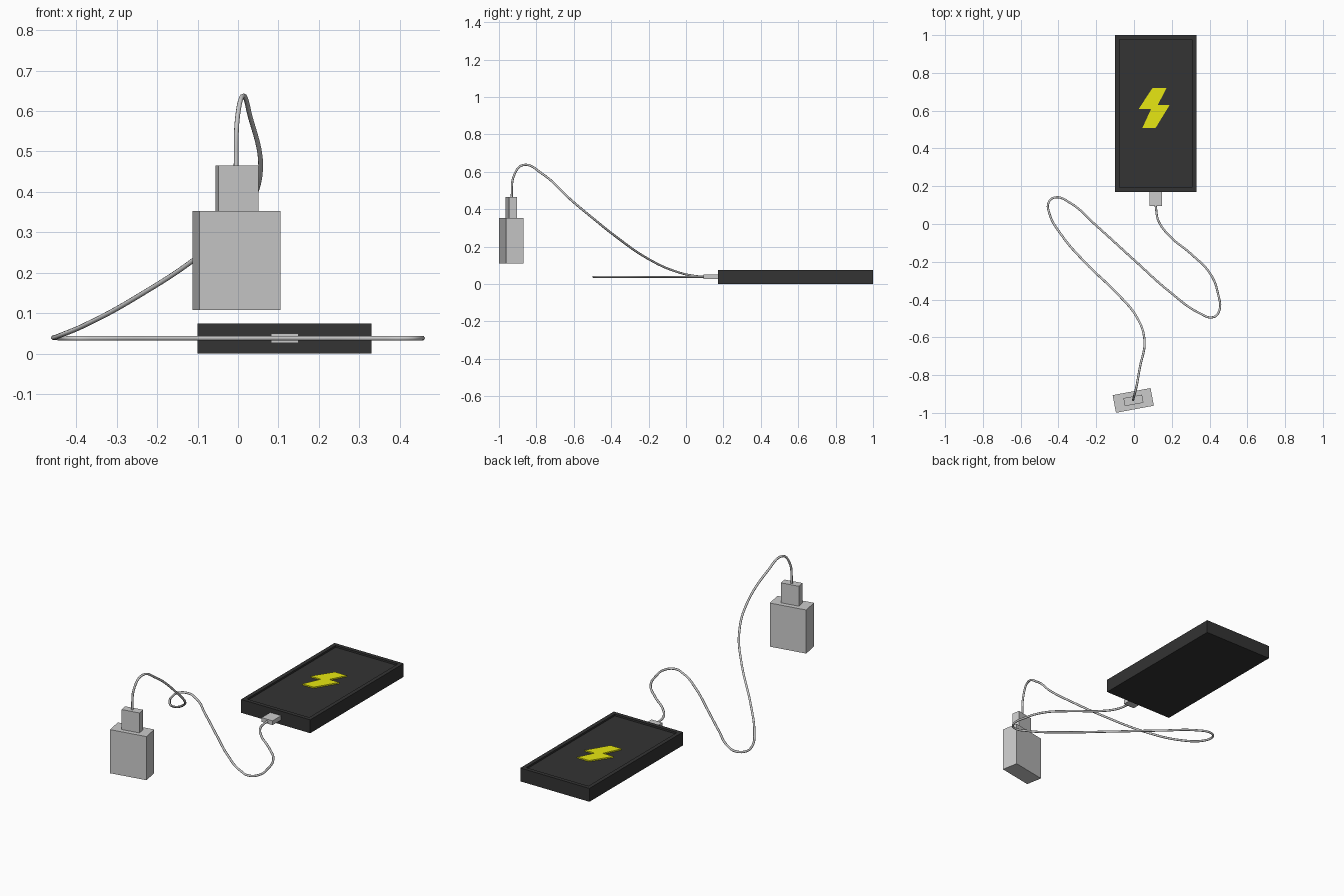
import bpy
import bmesh
from math import radians
from mathutils import Vector

cube = bpy.data.objects.get("Cube")
if cube:
    bpy.data.objects.remove(cube, do_unlink=True)


def material(name, rgb):
    mat = bpy.data.materials.new(name)
    mat.use_nodes = True
    mat.diffuse_color = (*rgb, 1)
    mat.node_tree.nodes["Principled BSDF"].inputs["Base Color"].default_value = (*rgb, 1)
    return mat


grey = material("light grey plastic", (0.6, 0.6, 0.6))
black = material("black casing", (0.033, 0.033, 0.033))
yellow = material("bolt yellow", (0.8, 0.8, 0.006))


def add_mesh(name, bm, mat):
    bmesh.ops.recalc_face_normals(bm, faces=bm.faces)
    mesh = bpy.data.meshes.new(name)
    bm.to_mesh(mesh)
    bm.free()
    mesh.materials.append(mat)
    obj = bpy.data.objects.new(name, mesh)
    bpy.context.collection.objects.link(obj)
    return obj


def box_bmesh(size):
    bm = bmesh.new()
    bmesh.ops.create_cube(bm, size=1)
    bmesh.ops.scale(bm, vec=size, verts=bm.verts)
    return bm


def add_box(name, size, centre, mat, turn=0):
    obj = add_mesh(name, box_bmesh(size), mat)
    obj.location = centre
    obj.rotation_euler.z = radians(turn)
    return obj


# Phone body with a shallow recessed screen
bm = box_bmesh((0.43, 0.83, 0.075))
top = max(bm.faces, key=lambda f: f.calc_center_median().z)
bmesh.ops.inset_region(bm, faces=[top], thickness=0.031)
rim = bmesh.ops.extrude_discrete_faces(bm, faces=[top])["faces"]
bmesh.ops.translate(bm, verts=rim[0].verts, vec=(0, 0, -0.01))
phone = add_mesh("phone_body", bm, black)
phone.location = (0.115, 0.585, 0.0375)

# Lightning bolt plate on the screen
outline = [(0.098, 0.72), (0.172, 0.72), (0.126, 0.63), (0.189, 0.63),
           (0.114, 0.508), (0.044, 0.508), (0.09, 0.608), (0.024, 0.608)]
bm = bmesh.new()
face = bm.faces.new([bm.verts.new((x, y, 0.065)) for x, y in outline])
raised = bmesh.ops.extrude_face_region(bm, geom=[face])["geom"]
bmesh.ops.translate(bm, vec=(0, 0, 0.007),
                    verts=[v for v in raised if isinstance(v, bmesh.types.BMVert)])
add_mesh("bolt_symbol", bm, yellow)

# Connector at the phone, wall adapter and its plug
add_box("phone_connector", (0.068, 0.08, 0.024), (0.115, 0.134, 0.038), grey)
add_box("wall_adapter", (0.204, 0.095, 0.245), (-0.004, -0.934, 0.2305), grey, 10.6)
add_box("adapter_plug", (0.1, 0.043, 0.112), (-0.003, -0.934, 0.409), grey, 10.6)

# Cable looping from the plug down to the phone
path = [(-0.005, -0.933, 0.455), (-0.001, -0.917, 0.586), (0.011, -0.87, 0.636),
        (0.029, -0.77, 0.59), (0.055, -0.61, 0.445), (0.013, -0.49, 0.345),
        (-0.077, -0.38, 0.257), (-0.262, -0.2, 0.133), (-0.384, -0.058, 0.068),
        (-0.447, 0.053, 0.042), (-0.451, 0.116, 0.039), (-0.415, 0.141, 0.038),
        (-0.34, 0.113, 0.038), (-0.198, -0.01, 0.038), (0, -0.19, 0.038),
        (0.188, -0.358, 0.038), (0.347, -0.472, 0.038), (0.42, -0.493, 0.038),
        (0.451, -0.46, 0.038), (0.445, -0.37, 0.038), (0.405, -0.265, 0.038),
        (0.304, -0.16, 0.038), (0.188, -0.063, 0.038), (0.13, 0.016, 0.038),
        (0.114, 0.1, 0.038)]
curve = bpy.data.curves.new("cable", "CURVE")
curve.dimensions = "3D"
curve.resolution_u = 8
curve.bevel_depth = 0.006
curve.bevel_resolution = 2
curve.use_fill_caps = True
spline = curve.splines.new("BEZIER")
spline.bezier_points.add(len(path) - 1)
for point, position in zip(spline.bezier_points, path):
    point.co = Vector(position)
    point.handle_left_type = point.handle_right_type = "AUTO"
spline.use_smooth = True
curve.materials.append(grey)
cable = bpy.data.objects.new("cable", curve)
bpy.context.collection.objects.link(cable)
